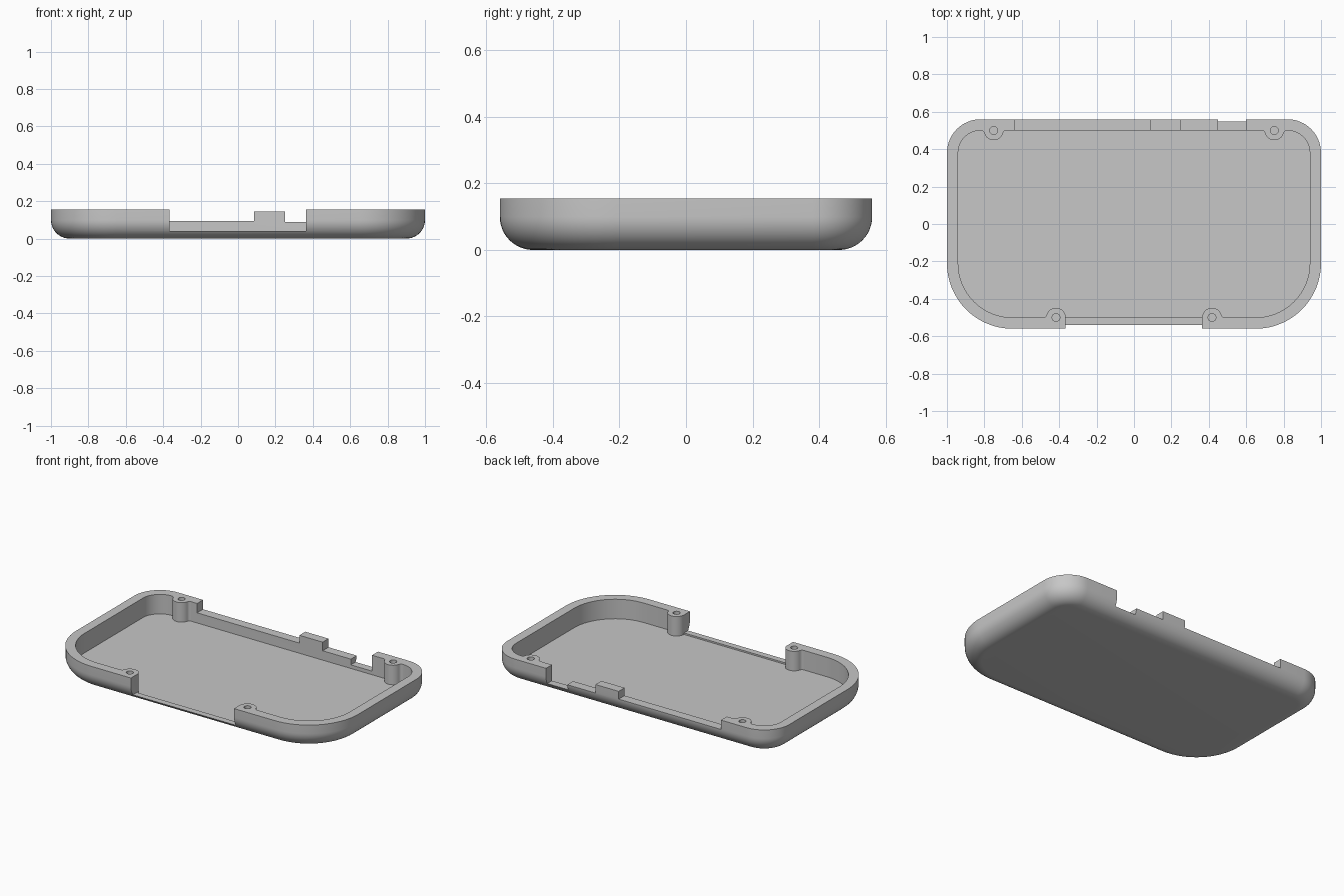
import bpy, bmesh
from math import sin, cos, pi, asin, sqrt

cube = bpy.data.objects.get("Cube")
if cube:
    bpy.data.objects.remove(cube, do_unlink=True)

HEIGHT, FILLET, WALL, FLOOR = 0.155, 0.1, 0.06, 0.03
HALF_X, HALF_Y = 1.0, 0.56
FRONT_R, BACK_R = 0.35, 0.18
BOSS_R, FLARE = 0.052, 0.018
FRONT_BOSS, BACK_BOSS = (0.417, -0.5), (0.75, 0.5)

grey = bpy.data.materials.new("grey plastic")
grey.use_nodes = True
colour = (0.57, 0.57, 0.57, 1)
grey.diffuse_color = colour
grey.node_tree.nodes["Principled BSDF"].inputs["Base Color"].default_value = colour


def arc(cx, cy, r, a0, a1, n=16):
    return [(cx + r * cos(a0 + (a1 - a0) * i / n),
             cy + r * sin(a0 + (a1 - a0) * i / n)) for i in range(n + 1)]


def corner(k, d):
    """Rounded corner k (0 front left, then counter-clockwise), inset by d."""
    r = FRONT_R if k in (0, 3) else BACK_R
    sx = 1 if k < 2 else -1
    sy = -1 if k in (0, 3) else 1
    a = (k - 1) * pi / 2
    return arc(sx * (HALF_X - r), sy * (HALF_Y - r), r - d, a, a + pi / 2)


def boss(x, y, f_in, f_out, s):
    """Screw boss bulging from the wall, with an optional flare on each side."""
    a, b = (asin(f / (BOSS_R + f)) for f in (f_in, f_out))
    pts = []
    if f_in:
        dx = sqrt((BOSS_R + f_in) ** 2 - f_in ** 2)
        pts += arc(-dx, f_in, f_in, -pi / 2, -a, 6)[:-1]
    pts += arc(0, 0, BOSS_R, pi - a, b, 20)
    if f_out:
        dx = sqrt((BOSS_R + f_out) ** 2 - f_out ** 2)
        pts += arc(dx, f_out, f_out, pi + b, 1.5 * pi, 6)[1:]
    return [(x + s * u, y + s * v) for u, v in pts]


def loft(name, rings):
    """Closed solid through matching rings of 3D points."""
    bm = bmesh.new()
    loops = [[bm.verts.new(p) for p in ring] for ring in rings]
    n = len(loops[0])
    for low, high in zip(loops, loops[1:]):
        for i in range(n):
            j = (i + 1) % n
            bm.faces.new((low[i], low[j], high[j], high[i]))
    bm.faces.new(loops[0][::-1])
    bm.faces.new(loops[-1])
    bmesh.ops.recalc_face_normals(bm, faces=bm.faces)
    mesh = bpy.data.meshes.new(name)
    bm.to_mesh(mesh)
    bm.free()
    ob = bpy.data.objects.new(name, mesh)
    bpy.context.collection.objects.link(ob)
    mesh.materials.append(grey)
    return ob


def prism(name, outline, start, end, axis="z"):
    if axis == "z":
        return loft(name, [[(x, y, h) for x, y in outline] for h in (start, end)])
    return loft(name, [[(x, h, z) for x, z in outline] for h in (start, end)])


# Outer shell with a rounded bottom edge
rings = []
for i in range(13):
    t = i / 12 * pi / 2
    rings.append((FILLET * (1 - sin(t)), FILLET * (1 - cos(t))))
rings.append((0, HEIGHT))
tray = loft("case_tray", [[(x, y, z) for k in range(4) for x, y in corner(k, d)]
                          for d, z in rings])

# Cavity outline leaves the four bosses standing
fx, fy = FRONT_BOSS
bx, by = BACK_BOSS
cavity = (boss(-fx, fy, FLARE, 0, 1) + boss(fx, fy, 0, FLARE, 1)
          + corner(0, WALL) + corner(1, WALL)
          + boss(bx, by, FLARE, FLARE, -1) + boss(-bx, by, FLARE, FLARE, -1)
          + corner(2, WALL) + corner(3, WALL))
cutters = [prism("cavity_cutter", cavity, FLOOR, 0.5)]

# Front opening
cutters.append(prism("front_opening_cutter",
                     [(-0.367, 0.04), (0.364, 0.04), (0.364, 0.5), (-0.367, 0.5)],
                     -0.8, -0.46, "y"))

# Stepped opening in the back wall
outline = [(-0.64, 0.5)]
for x0, x1, z in ((-0.64, 0.085, 0.095), (0.085, 0.25, 0.145),
                  (0.25, 0.45, 0.09), (0.45, 0.6, 0.053)):
    outline += [(x0, z), (x1, z)]
outline.append((0.6, 0.5))
cutters.append(prism("back_opening_cutter", outline, 0.47, 0.8, "y"))

# Screw holes
for x, y in (FRONT_BOSS, BACK_BOSS):
    for s in (-1, 1):
        cutters.append(prism("screw_hole_cutter",
                             arc(s * x, y, 0.021, 0, 2 * pi, 24)[:-1], 0.06, 0.5))

bpy.context.view_layer.objects.active = tray
for cutter in cutters:
    cutter.hide_render = True
    mod = tray.modifiers.new("cut", "BOOLEAN")
    mod.operation = "DIFFERENCE"
    mod.solver = "EXACT"
    mod.object = cutter
    bpy.ops.object.modifier_apply(modifier=mod.name)
for cutter in cutters:
    bpy.data.objects.remove(cutter, do_unlink=True)

# Smooth curved walls, crisp edges
bpy.ops.object.select_all(action="DESELECT")
tray.select_set(True)
bpy.ops.object.shade_smooth_by_angle(angle=pi / 6)
